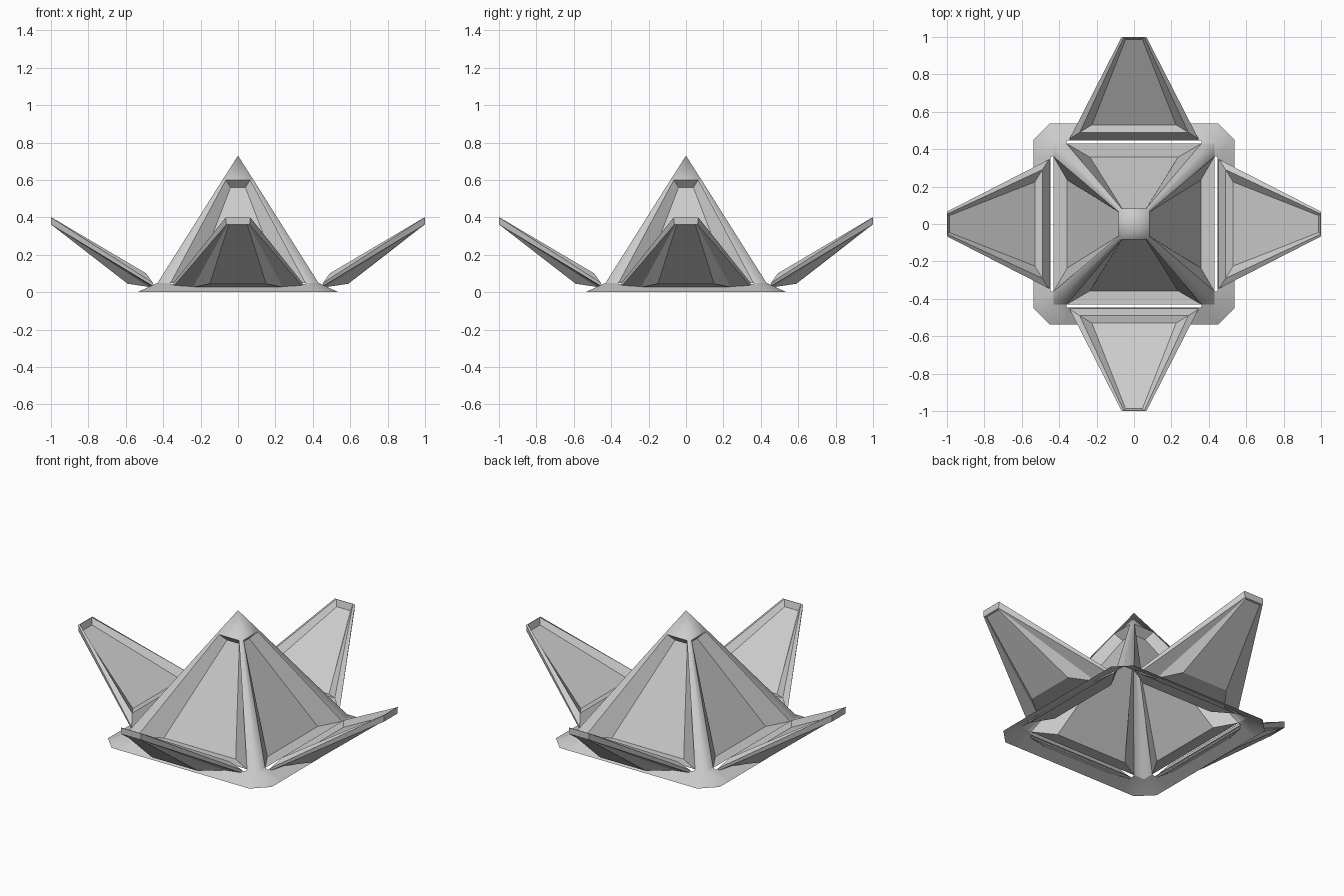
import bpy, bmesh, math
from mathutils import Matrix

if "Cube" in bpy.data.objects:
    bpy.data.objects.remove(bpy.data.objects["Cube"])

grey = bpy.data.materials.new("light_grey")
grey.diffuse_color = (0.6, 0.6, 0.6, 1)
grey.use_nodes = True
grey.node_tree.nodes["Principled BSDF"].inputs["Base Color"].default_value = grey.diffuse_color


def make(name, bm, smooth=False):
    bmesh.ops.remove_doubles(bm, verts=bm.verts, dist=0.0005)
    me = bpy.data.meshes.new(name)
    bm.to_mesh(me)
    bm.free()
    me.materials.append(grey)
    for p in me.polygons:
        p.use_smooth = smooth
    ob = bpy.data.objects.new(name, me)
    bpy.context.collection.objects.link(ob)
    return ob


def face(bm, *pts):
    return bm.faces.new([bm.verts.new(p) for p in pts])


def loft(bm, loops):
    """Skin strips between trapezoid loops of four corners."""
    for a, b in zip(loops, loops[1:]):
        for i in range(4):
            j = (i + 1) % 4
            face(bm, a[i], a[j], b[j], b[i])


def trapezoid(w0, r0, z0, w1, r1, z1):
    """Wide end first, on the front (-y) side."""
    return [(-w0, -r0, z0), (w0, -r0, z0), (w1, -r1, z1), (-w1, -r1, z1)]


def four_sides(bm):
    geom = bm.verts[:] + bm.edges[:] + bm.faces[:]
    for k in (1, 2, 3):
        d = bmesh.ops.duplicate(bm, geom=geom)["geom"]
        bmesh.ops.rotate(bm, verts=[v for v in d if isinstance(v, bmesh.types.BMVert)],
                         matrix=Matrix.Rotation(k * math.pi / 2, 3, 'Z'))


# Four open petals: bulged underside, rim, raised ridge, recessed floor
for k, side in enumerate(("front", "right", "back", "left")):
    bm = bmesh.new()
    loops = [trapezoid(0.15, 0.59, 0.045, 0.05, 0.99, 0.36),    # bulge
             trapezoid(0.24, 0.47, 0.027, 0.056, 0.997, 0.36),  # under rim
             trapezoid(0.345, 0.45, 0.03, 0.062, 1.0, 0.362),   # lower edge
             trapezoid(0.345, 0.455, 0.05, 0.066, 1.0, 0.40),   # upper edge
             trapezoid(0.29, 0.49, 0.10, 0.055, 0.997, 0.40),   # ridge
             trapezoid(0.225, 0.53, 0.092, 0.045, 0.987, 0.362)]  # floor
    loft(bm, loops)
    face(bm, *reversed(loops[0]))
    face(bm, *loops[-1])
    bmesh.ops.remove_doubles(bm, verts=bm.verts, dist=0.0005)
    bmesh.ops.recalc_face_normals(bm, faces=bm.faces)
    bmesh.ops.rotate(bm, verts=bm.verts, matrix=Matrix.Rotation(k * math.pi / 2, 3, 'Z'))
    make(side + "_petal", bm)

# Pointed cap with a flat underside
C, CZ = 0.083, 0.60
bm = bmesh.new()
face(bm, (-C, -C, CZ), (C, -C, CZ), (0, 0, 0.73))
four_sides(bm)
face(bm, (-C, -C, CZ), (-C, C, CZ), (C, C, CZ), (C, -C, CZ))
cap = make("cap", bm, True)
cap.data.polygons[4].use_smooth = False
for e in cap.data.edges:
    e.use_edge_sharp = all(cap.data.vertices[i].co.z < 0.65 for i in e.vertices)

# Corner struts of the pyramid
B, BZ, W = 0.43, 0.05, 0.36
bm = bmesh.new()
face(bm, (-B, -B, BZ), (-W, -B, BZ), (-0.065, -C, CZ), (-C, -C, CZ))
face(bm, (W, -B, BZ), (B, -B, BZ), (C, -C, CZ), (0.065, -C, CZ))
four_sides(bm)
make("corner_struts", bm, True)

# Recessed panels with sloped side walls and a flat sill
bm = bmesh.new()
opening = trapezoid(W, B, BZ, 0.065, C, CZ)
floor = trapezoid(0.235, 0.357, 0.048, 0.04, 0.045, 0.56)
loft(bm, [opening, floor])
face(bm, *floor)
four_sides(bm)
make("recessed_panels", bm)

# Sloping base skirt with chamfered corners and a narrow slot on each side
O, K, S = 0.537, 0.45, 0.446
bm = bmesh.new()
face(bm, (-K, -O, 0), (-W, -O, 0), (-W, -S, 0.043), (-W, -B, BZ), (-B, -B, BZ))
face(bm, (W, -O, 0), (K, -O, 0), (B, -B, BZ), (W, -B, BZ), (W, -S, 0.043))
face(bm, (-W, -O, 0), (W, -O, 0), (W, -S, 0.043), (-W, -S, 0.043))
face(bm, (K, -O, 0), (O, -K, 0), (B, -B, BZ))
four_sides(bm)
make("base_skirt", bm, True)
